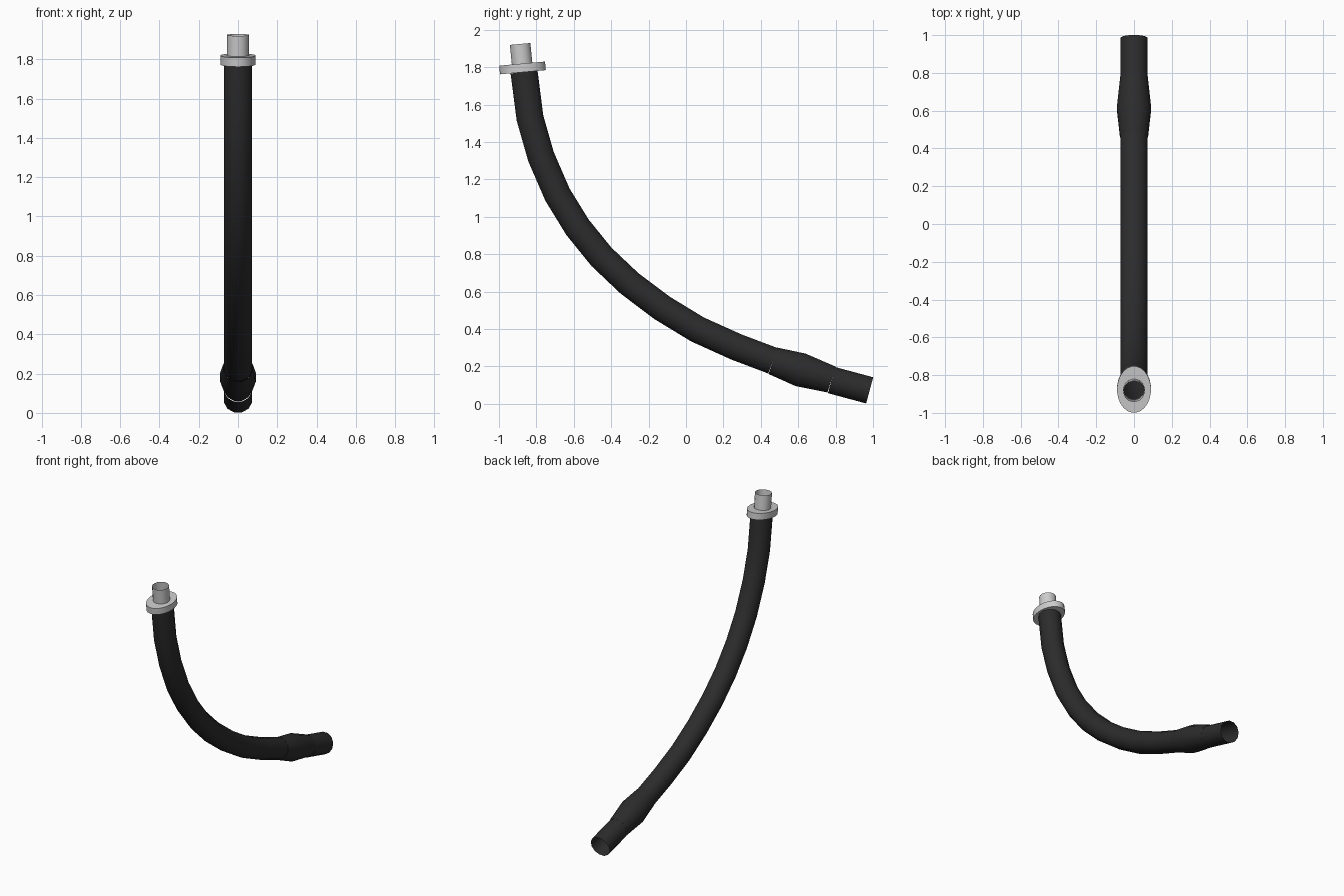
import bpy, bmesh, math
from mathutils import Vector

if "Cube" in bpy.data.objects:
    bpy.data.objects.remove(bpy.data.objects["Cube"])

X = Vector((1, 0, 0))


def sweep(name, rings, sides, mat=None, axis=None, closed=False):
    """Skin rings of (y, z, x radius, depth radius) along a path in the YZ plane."""
    bm = bmesh.new()
    pts = [Vector((0, r[0], r[1])) for r in rings]
    loops = []
    for i, (y, z, rx, rd) in enumerate(rings):
        t = axis or (pts[min(i + 1, len(pts) - 1)] - pts[max(i - 1, 0)])
        depth = t.normalized().cross(X)
        loop = []
        for k in range(sides):
            a = 2 * math.pi * (k + 0.5) / sides
            loop.append(bm.verts.new(pts[i] + X * rx * math.cos(a) + depth * rd * math.sin(a)))
        loops.append(loop)
    pairs = list(zip(loops, loops[1:]))
    if closed:
        pairs.append((loops[-1], loops[0]))
    for a, b in pairs:
        for k in range(sides):
            n = (k + 1) % sides
            bm.faces.new((a[k], b[k], b[n], a[n]))
    bmesh.ops.recalc_face_normals(bm, faces=bm.faces)
    mesh = bpy.data.meshes.new(name)
    bm.to_mesh(mesh)
    bm.free()
    ob = bpy.data.objects.new(name, mesh)
    bpy.context.collection.objects.link(ob)
    if mat:
        mesh.materials.append(mat)
    bpy.ops.object.select_all(action='DESELECT')
    ob.select_set(True)
    bpy.context.view_layer.objects.active = ob
    bpy.ops.object.shade_smooth_by_angle(angle=math.radians(35))
    return ob


rubber = bpy.data.materials.new("black_rubber")
rubber.diffuse_color = (0.025, 0.025, 0.025, 1)
rubber.use_nodes = True
rubber.node_tree.nodes["Principled BSDF"].inputs["Base Color"].default_value = rubber.diffuse_color

# Curved hose
R = 0.075
path = [(-0.866, 1.775), (-0.834, 1.527), (-0.775, 1.321), (-0.687, 1.118),
        (-0.58, 0.944), (-0.452, 0.786), (-0.302, 0.644), (-0.128, 0.513),
        (0.061, 0.398), (0.267, 0.305), (0.465, 0.230)]
sweep("hose", [(y, z, R, R) for y, z in path], 12, rubber)

# Bulged sleeve and straight open end
sweep("sleeve", [(0.465, 0.230, 0.077, 0.077), (0.612, 0.182, 0.094, 0.094),
                 (0.778, 0.130, R, R)], 12, rubber)
sweep("hose_end", [(0.778, 0.127, R, R), (0.982, 0.072, R, R)], 12, rubber,
      Vector((0, 0.966, -0.26)))

# Oval flange with a central hole
up = Vector((0, -0.09, 0.996))
low, high = (-0.872, 1.773), (-0.876, 1.819)
outer, inner = (0.09, 0.124), (0.055, 0.055)
sweep("flange", [low + outer, high + outer, high + inner, low + inner], 24,
      axis=up, closed=True)

# Open outlet pipe
sweep("outlet_pipe", [(-0.872, 1.775, 0.056, 0.056), (-0.887, 1.924, 0.056, 0.056)], 16, axis=up)
